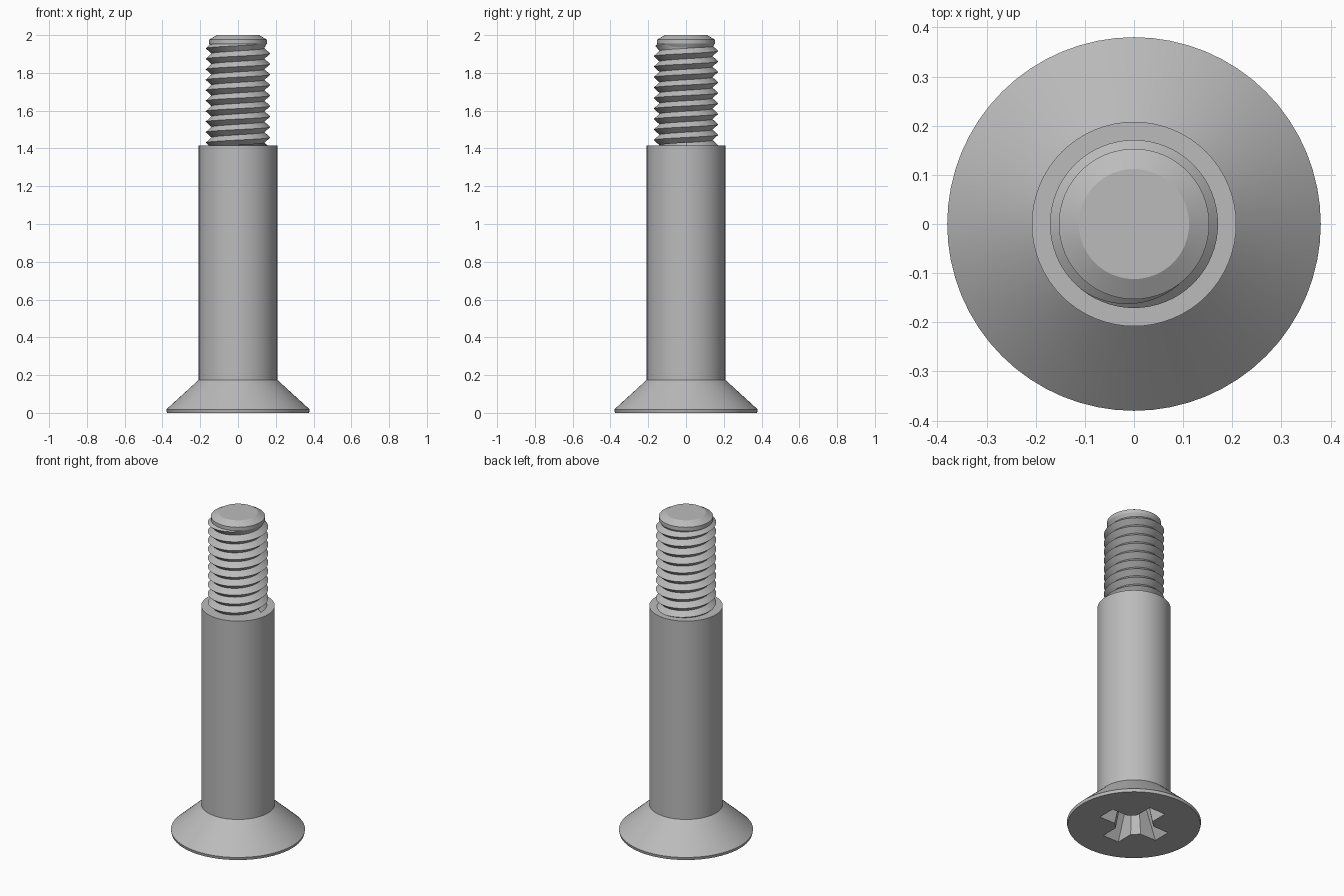
import bpy, bmesh, math

cube = bpy.data.objects.get("Cube")
if cube:
    bpy.data.objects.remove(cube, do_unlink=True)

SEG = 64

steel = bpy.data.materials.new("grey_steel")
steel.use_nodes = True
GREY = (0.5, 0.5, 0.5, 1)
steel.diffuse_color = GREY
steel.node_tree.nodes["Principled BSDF"].inputs["Base Color"].default_value = GREY


def finish(bm, name):
    bmesh.ops.recalc_face_normals(bm, faces=bm.faces)
    mesh = bpy.data.meshes.new(name)
    bm.to_mesh(mesh)
    bm.free()
    mesh.materials.append(steel)
    obj = bpy.data.objects.new(name, mesh)
    bpy.context.collection.objects.link(obj)
    return obj


def activate(obj):
    bpy.ops.object.select_all(action='DESELECT')
    obj.select_set(True)
    bpy.context.view_layer.objects.active = obj


def smooth(obj, degrees=25):
    activate(obj)
    bpy.ops.object.shade_smooth_by_angle(angle=math.radians(degrees))


def loft(rings, name, cap_start=True):
    """Join rings of points with quads and close the ends."""
    bm = bmesh.new()
    loops = [[bm.verts.new(p) for p in ring] for ring in rings]
    n = len(loops[0])
    for a, b in zip(loops, loops[1:]):
        for i in range(n):
            j = (i + 1) % n
            bm.faces.new((a[i], a[j], b[j], b[i]))
    if cap_start:
        bm.faces.new(loops[0])
    bm.faces.new(loops[-1])
    return finish(bm, name)


def circle(r, z):
    return [(r * math.cos(math.tau * i / SEG), r * math.sin(math.tau * i / SEG), z)
            for i in range(SEG)]


def cross(length, half, chamfer, z):
    """Four-armed outline with chamfered inner corners."""
    arm = [(length, -half), (length, half), (half + chamfer, half), (half, half + chamfer)]
    points = []
    for _ in range(4):
        points += [(x, y, z) for x, y in arm]
        arm = [(-y, x) for x, y in arm]
    return points


# Countersunk head and plain shank
body = loft([circle(r, z) for r, z in
             ((0.376, 0), (0.38, 0.018), (0.208, 0.175), (0.208, 1.415))], "head_and_shank")

# Cross-shaped drive recess
cutter = loft([cross(0.209, 0.057, 0.04, -0.01), cross(0.205, 0.056, 0.04, 0),
               cross(0.11, 0.035, 0.03, 0.19), cross(0.05, 0.015, 0.012, 0.215)],
              "recess_cutter")
cutter.hide_render = True
activate(body)
cut = body.modifiers.new("drive_recess", 'BOOLEAN')
cut.object = cutter
cut.solver = 'EXACT'
bpy.ops.object.modifier_apply(modifier=cut.name)
bpy.data.objects.remove(cutter, do_unlink=True)
smooth(body)

# Chamfered tip
tip = loft([circle(r, z) for r, z in
            ((0.138, 1.93), (0.153, 1.955), (0.153, 1.976), (0.112, 2))], "tip")
smooth(tip)

# Helical thread: a ribbon of root and crest lines sharing each turn's root
ROOT, CREST, PITCH, START, TOP = 0.14, 0.171, 0.0555, 1.375, 1.965
TURNS = 10
bm = bmesh.new()
roots, crests = [], []
for k in range((TURNS + 1) * SEG + 1):
    a = math.tau * k / SEG
    z = START + PITCH * k / SEG
    fade = min(1, max(0, (TURNS * SEG - k) / (SEG * 0.35)))
    roots.append(bm.verts.new((ROOT * math.cos(a), ROOT * math.sin(a), min(z, TOP))))
    r = ROOT + (CREST - ROOT) * fade
    crests.append(bm.verts.new((r * math.cos(a), r * math.sin(a), min(z + PITCH / 2, TOP))))
for k in range(TURNS * SEG):
    bm.faces.new((roots[k], roots[k + 1], crests[k + 1], crests[k]))
    bm.faces.new((crests[k], crests[k + 1], roots[k + 1 + SEG], roots[k + SEG]))
bmesh.ops.delete(bm, geom=[v for v in bm.verts if not v.link_faces], context='VERTS')
thread = finish(bm, "thread")
smooth(thread)
